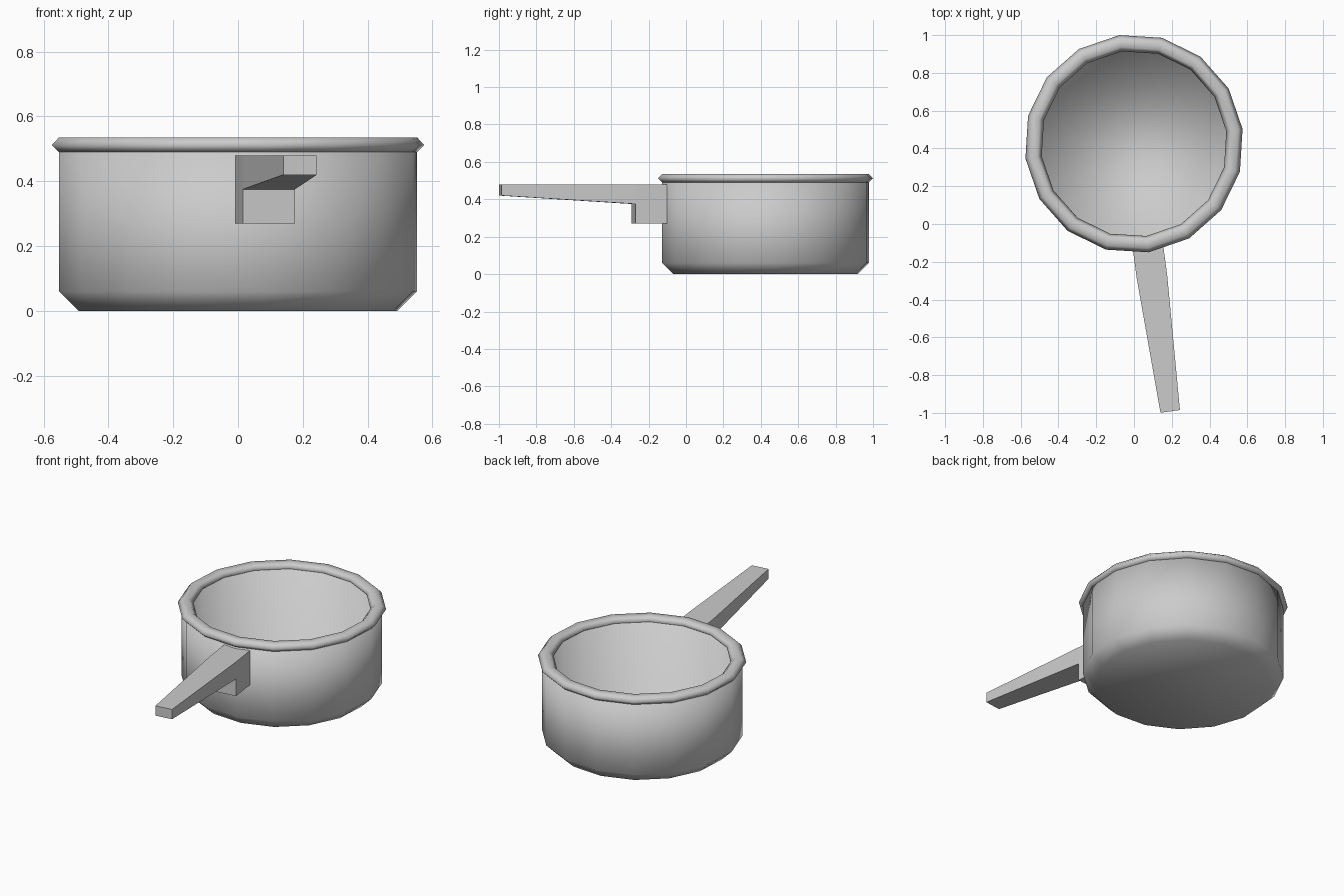
import bpy, bmesh, math
from mathutils import Matrix

cube = bpy.data.objects.get("Cube")
if cube:
    bpy.data.objects.remove(cube, do_unlink=True)

SIDES = 16
# pot axis and the slight twist shared by all parts
PLACE = Matrix.Translation((0, 0.425, 0)) @ Matrix.Rotation(math.radians(7.7), 4, 'Z')

metal = bpy.data.materials.new("grey_metal")
metal.use_nodes = True
colour = (0.6, 0.6, 0.6, 1)
metal.diffuse_color = colour
metal.node_tree.nodes["Principled BSDF"].inputs["Base Color"].default_value = colour


def finish(name, bm, smooth):
    bmesh.ops.recalc_face_normals(bm, faces=bm.faces)
    for f in bm.faces:
        f.smooth = smooth
    bm.transform(PLACE)
    mesh = bpy.data.meshes.new(name)
    bm.to_mesh(mesh)
    bm.free()
    mesh.materials.append(metal)
    obj = bpy.data.objects.new(name, mesh)
    bpy.context.collection.objects.link(obj)
    return obj


def lathe(name, profile, closed):
    """Turn (radius, z) points round the pot axis; open ends become discs."""
    bm = bmesh.new()
    rings = []
    for r, z in profile:
        angles = [math.tau * i / SIDES for i in range(SIDES)]
        rings.append([bm.verts.new((r * math.cos(a), r * math.sin(a), z)) for a in angles])
    pairs = list(zip(rings, rings[1:]))
    if closed:
        pairs.append((rings[-1], rings[0]))
    else:
        bm.faces.new(rings[0])
        bm.faces.new(rings[-1])
    for low, high in pairs:
        for i in range(SIDES):
            j = (i + 1) % SIDES
            bm.faces.new((low[i], low[j], high[j], high[i]))
    return finish(name, bm, True)


# pot body: underside, chamfer, outer wall, inner wall, floor
lathe("pot_body", [(0.497, 0), (0.558, 0.06), (0.558, 0.505),
                   (0.5, 0.505), (0.5, 0.05)], False)

# rolled rim
lathe("rim", [(0.558, 0.49), (0.58, 0.512), (0.558, 0.535),
              (0.515, 0.535), (0.493, 0.512), (0.515, 0.49)], True)

# handle: side outline of (distance, z, half width), bracket then tapering grip
outline = [(0.52, 0.27, 0.081), (0.711, 0.27, 0.081), (0.711, 0.375, 0.081),
           (1.43, 0.42, 0.052), (1.43, 0.48, 0.052), (0.711, 0.48, 0.081),
           (0.52, 0.48, 0.081)]
bm = bmesh.new()
left, right = [[bm.verts.new((s * w, -d, z)) for d, z, w in outline] for s in (1, -1)]
for side in (left, right):
    bm.faces.new([side[i] for i in (0, 1, 2, 5, 6)])
    bm.faces.new(side[2:6])
for i in range(len(outline)):
    j = (i + 1) % len(outline)
    bm.faces.new((left[i], left[j], right[j], right[i]))
finish("handle", bm, False)
